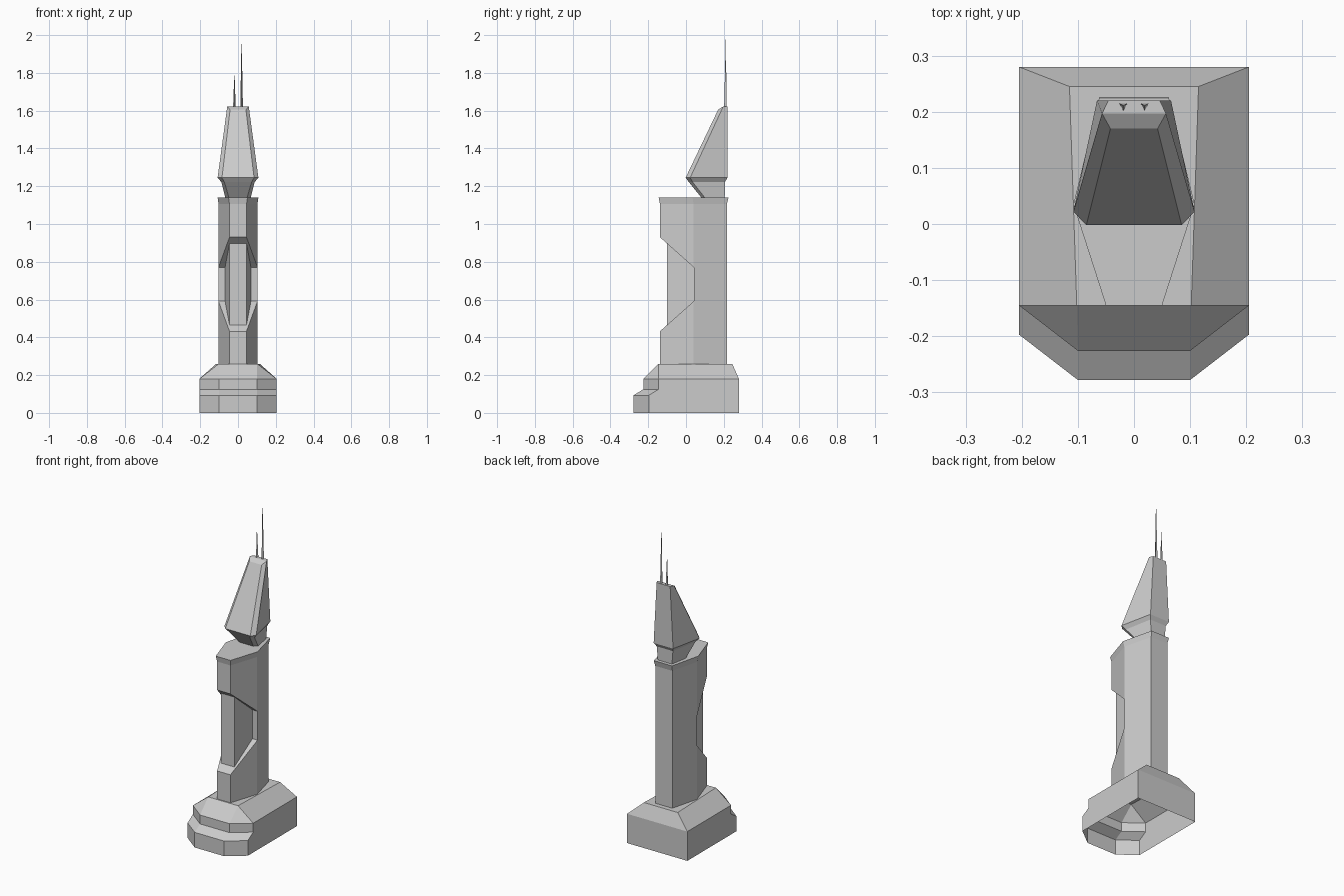
import bpy
import bmesh

cube = bpy.data.objects.get("Cube")
if cube:
    bpy.data.objects.remove(cube, do_unlink=True)

stone = bpy.data.materials.new("light_grey")
stone.use_nodes = True
GREY = (0.6, 0.6, 0.6, 1.0)
stone.diffuse_color = GREY
stone.node_tree.nodes["Principled BSDF"].inputs["Base Color"].default_value = GREY


def make_object(name, bm):
    bmesh.ops.remove_doubles(bm, verts=bm.verts[:], dist=0.0001)
    bmesh.ops.recalc_face_normals(bm, faces=bm.faces[:])
    mesh = bpy.data.meshes.new(name)
    bm.to_mesh(mesh)
    bm.free()
    mesh.materials.append(stone)
    obj = bpy.data.objects.new(name, mesh)
    bpy.context.collection.objects.link(obj)
    return obj


def section(z, front, side, back):
    """Half section (front, side, back corner) at one height."""
    return [(x, y, z) for x, y in (front, side, back)]


def loft(name, halves, bottom=True, top=True):
    """Skin a stack of half sections mirrored across x = 0."""
    bm = bmesh.new()
    rings = []
    for half in halves:
        pts = half + [(-x, y, z) for x, y, z in reversed(half)]
        rings.append([bm.verts.new(p) for p in pts])
    for a, b in zip(rings, rings[1:]):
        for i in range(len(a)):
            j = (i + 1) % len(a)
            bm.faces.new((a[i], a[j], b[j], b[i]))
    if bottom:
        bm.faces.new(rings[0])
    if top:
        bm.faces.new(rings[-1])
    return make_object(name, bm)


# Stepped plinth: hollow, open below, and open where the tower stands
FOOT = ((0.045, -0.138), (0.103, 0.04), (0.058, 0.216))
LOW = ((0.1, -0.278), (0.205, -0.197), (0.205, 0.28))
STEP = ((0.1, -0.226), (0.205, -0.145), (0.205, 0.28))
loft("base", [
    section(0, *LOW),
    section(0.093, *LOW),
    section(0.125, *STEP),
    section(0.18, *STEP),
    section(0.26, (0.102, -0.145), (0.102, -0.145), (0.115, 0.245)),
    section(0.26, *FOOT),
], bottom=False, top=False)

# Tower shaft with a flared rim
tower = loft("tower", [
    section(0.26, *FOOT),
    section(1.105, *FOOT),
    section(1.14, (0.05, -0.145), (0.108, 0.035), (0.062, 0.225)),
])

# Sloped notch across the front of the shaft
bm = bmesh.new()
profile = [(-0.3, 0.288), (0.042, 0.592), (0.042, 0.77), (-0.3, 1.074)]
notch = bm.faces.new([bm.verts.new((-0.3, y, z)) for y, z in profile])
ext = bmesh.ops.extrude_face_region(bm, geom=[notch])
moved = [g for g in ext["geom"] if isinstance(g, bmesh.types.BMVert)]
bmesh.ops.translate(bm, verts=moved, vec=(0.6, 0, 0))
cutter = make_object("notch_cutter", bm)
cutter.hide_render = True

mod = tower.modifiers.new("notch", "BOOLEAN")
mod.operation = "DIFFERENCE"
mod.solver = "EXACT"
mod.object = cutter
bpy.context.view_layer.update()
graph = bpy.context.evaluated_depsgraph_get()
tower_mesh = bpy.data.meshes.new_from_object(tower.evaluated_get(graph))
tower.modifiers.clear()
bpy.data.objects.remove(cutter, do_unlink=True)

# Leave the shaft open at its foot so it joins the hollow base
bm = bmesh.new()
bm.from_mesh(tower_mesh)
floor = [f for f in bm.faces if f.normal.z < -0.9 and f.calc_center_median().z < 0.27]
bmesh.ops.delete(bm, geom=floor, context="FACES")
bm.to_mesh(tower_mesh)
bm.free()
tower.data = tower_mesh

# Slim core exposed inside the notch
CORE = ((0.045, -0.1), (0.07, 0.05), (0.07, 0.1))
loft("core", [section(0.44, *CORE), section(0.92, *CORE)])

# Neck and slanted head
RIM = ((0.085, -0.002), (0.108, 0.022), (0.066, 0.22))
CREST = (0.057, 0.197, 1.622)
BACK = (0.046, 0.22, 1.622)
loft("head", [
    section(1.139, (0.048, 0.082), (0.067, 0.1), (0.048, 0.205)),
    section(1.222, (0.072, 0.015), (0.088, 0.035), (0.055, 0.206)),
    section(1.245, *RIM),
    [(0.042, 0.17, 1.605), CREST, BACK],
    [CREST, CREST, BACK],
])

# Two three-sided antennas
for name, x, tip in (("left_antenna", 0.019, 2.0), ("right_antenna", -0.019, 1.81)):
    bm = bmesh.new()
    foot = [bm.verts.new((x + dx, y, 1.62)) for dx, y in
            ((-0.007, 0.215), (0.007, 0.215), (0, 0.202))]
    point = bm.verts.new((x, 0.211, tip))
    bm.faces.new(foot)
    for i in range(3):
        bm.faces.new((foot[i], foot[(i + 1) % 3], point))
    make_object(name, bm)
